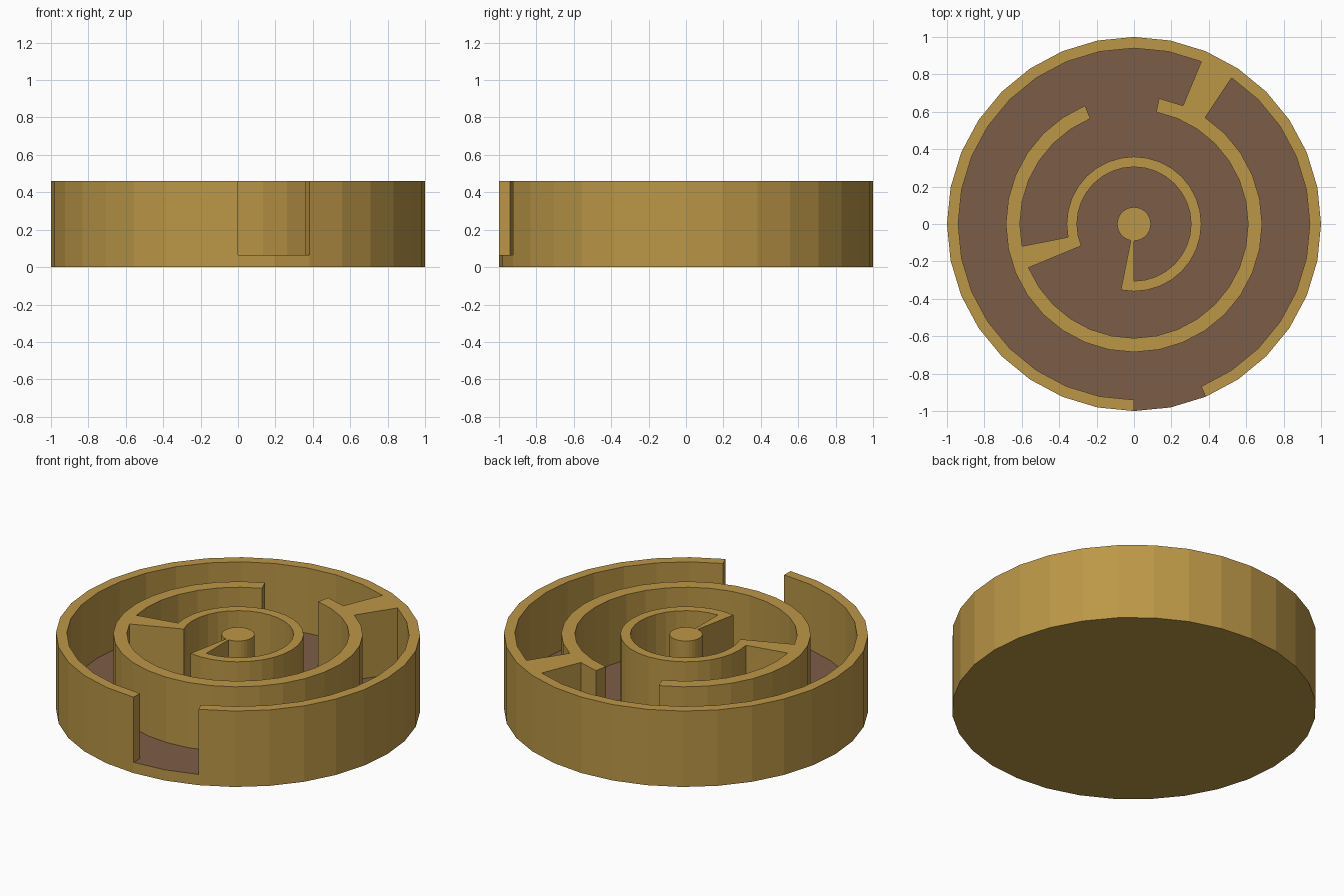
import bpy, bmesh, math

if "Cube" in bpy.data.objects:
    bpy.data.objects.remove(bpy.data.objects["Cube"])

SIDES = 32
STEP = 360 / SIDES
FLOOR_Z, TOP_Z = 0.065, 0.46
RADII = [0.09, 0.305, 0.36, 0.61, 0.685, 0.94, 1.0]


def material(name, color):
    m = bpy.data.materials.new(name)
    m.diffuse_color = (*color, 1)
    m.use_nodes = True
    m.node_tree.nodes["Principled BSDF"].inputs["Base Color"].default_value = m.diffuse_color
    return m


def between(a, lo, hi):
    return lo < a < hi


def is_wall(band, a):
    """Is the cell in this radial band, at mid-angle a (degrees), a wall?"""
    if band == 0:                                # spoke from post to inner ring
        return between(a, 258.75, 270)
    if band == 1:                                # inner ring with gap
        return not between(a, 202.5, 258.75)
    if band == 2:                                # spoke, inner to middle ring
        return between(a, 191.25, 202.5)
    if band == 3:                                # middle ring with gap
        return not between(a, 78.75, 112.5)
    if band == 4:                                # spoke, middle to outer ring
        return between(a, 56.25, 67.5)
    return not between(a, 270, 292.5)            # outer ring with entrance


bm = bmesh.new()

# Polar grid at floor level
grid = [[bm.verts.new((r * math.cos(math.radians(i * STEP)),
                       r * math.sin(math.radians(i * STEP)), FLOOR_Z))
         for i in range(SIDES)] for r in RADII]
walls = [bm.faces.new(grid[0])]                  # centre post
for b in range(len(RADII) - 1):
    for i in range(SIDES):
        j = (i + 1) % SIDES
        f = bm.faces.new((grid[b][i], grid[b + 1][i], grid[b + 1][j], grid[b][j]))
        if is_wall(b, (i + 0.5) * STEP):
            walls.append(f)
        else:
            f.material_index = 1                 # brown floor

# Base: outer rim down to the ground, closed underneath
low = [bm.verts.new((v.co.x, v.co.y, 0)) for v in grid[-1]]
for i in range(SIDES):
    j = (i + 1) % SIDES
    bm.faces.new((low[i], low[j], grid[-1][j], grid[-1][i]))
bm.faces.new(low[::-1])

# Raise the walls
floor_faces = {f for f in bm.faces if f.material_index == 1}
res = bmesh.ops.extrude_face_region(bm, geom=walls)
for v in res["geom"]:
    if isinstance(v, bmesh.types.BMVert):
        v.co.z = TOP_Z
old = [f for f in walls if f.is_valid]
if old:
    bmesh.ops.delete(bm, geom=old, context="FACES_ONLY")

# Gold everywhere except the floor
for f in bm.faces:
    flat_floor = all(abs(v.co.z - FLOOR_Z) < 1e-4 for v in f.verts)
    f.material_index = 1 if flat_floor else 0
bmesh.ops.recalc_face_normals(bm, faces=bm.faces)

mesh = bpy.data.meshes.new("maze_dish")
bm.to_mesh(mesh)
bm.free()
mesh.materials.append(material("gold", (0.50, 0.31, 0.062)))
mesh.materials.append(material("brown", (0.202, 0.109, 0.063)))
bpy.context.collection.objects.link(bpy.data.objects.new("maze_dish", mesh))
